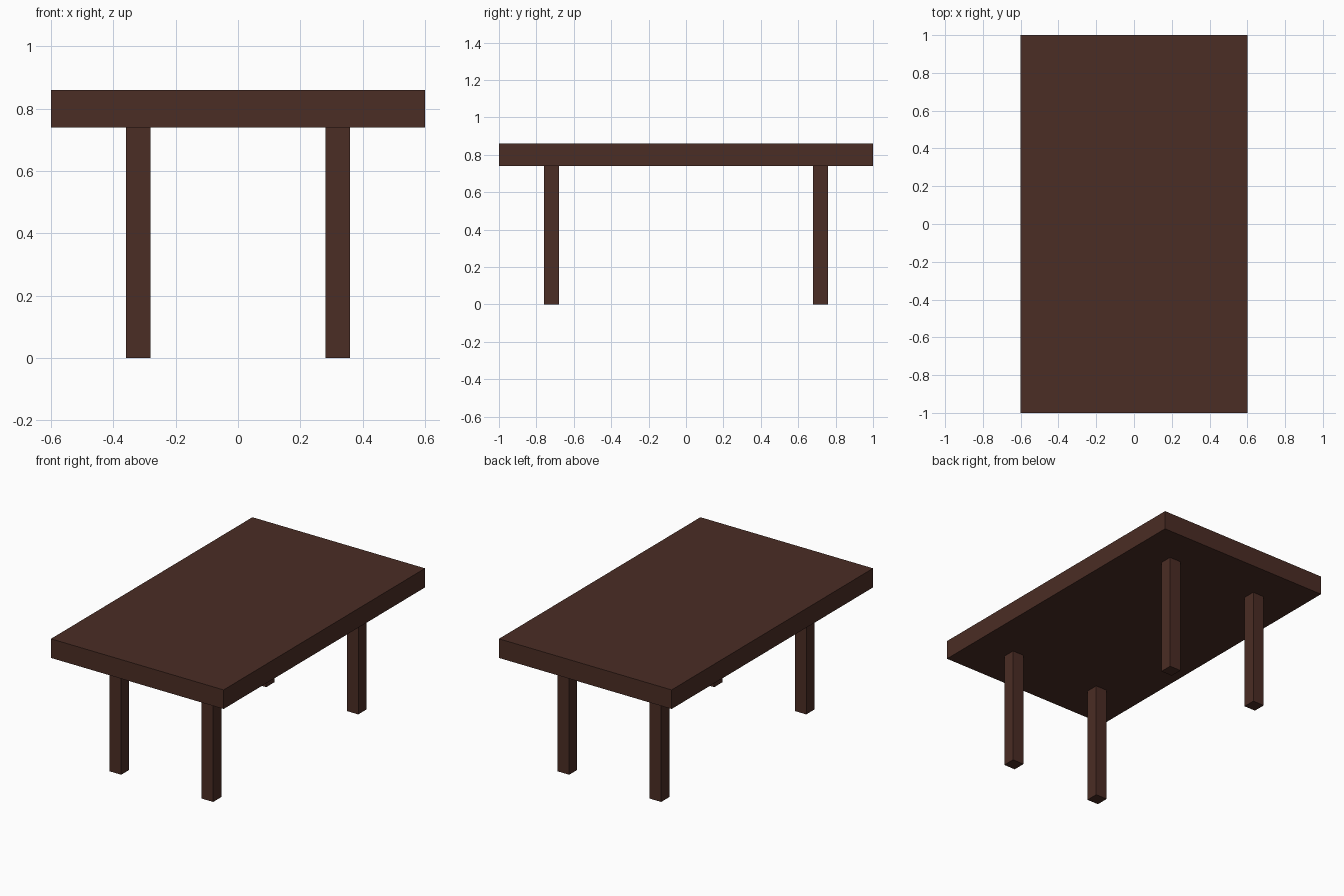
import bpy

if "Cube" in bpy.data.objects:
    bpy.data.objects.remove(bpy.data.objects["Cube"])

# Single dark wood colour
wood = bpy.data.materials.new("dark brown wood")
wood.diffuse_color = (0.07, 0.026, 0.018, 1.0)
wood.use_nodes = True
wood.node_tree.nodes["Principled BSDF"].inputs["Base Color"].default_value = wood.diffuse_color


def box(name, centre, size):
    bpy.ops.mesh.primitive_cube_add(size=1, location=centre)
    obj = bpy.context.object
    obj.name = name
    obj.scale = size
    bpy.ops.object.transform_apply(location=False, rotation=False, scale=True)
    obj.data.materials.append(wood)
    return obj


LEG_HEIGHT = 0.74
TOP_THICKNESS = 0.12
LEG_WIDTH = 0.08

# Table top slab
box("table_top", (0, 0, LEG_HEIGHT + TOP_THICKNESS / 2), (1.2, 2.0, TOP_THICKNESS))

# Four square legs, inset from the corners
for y, end in ((-0.72, "front"), (0.72, "back")):
    for x, side in ((-0.32, "left"), (0.32, "right")):
        box(f"{end}_{side}_leg", (x, y, LEG_HEIGHT / 2),
            (LEG_WIDTH, LEG_WIDTH, LEG_HEIGHT))
